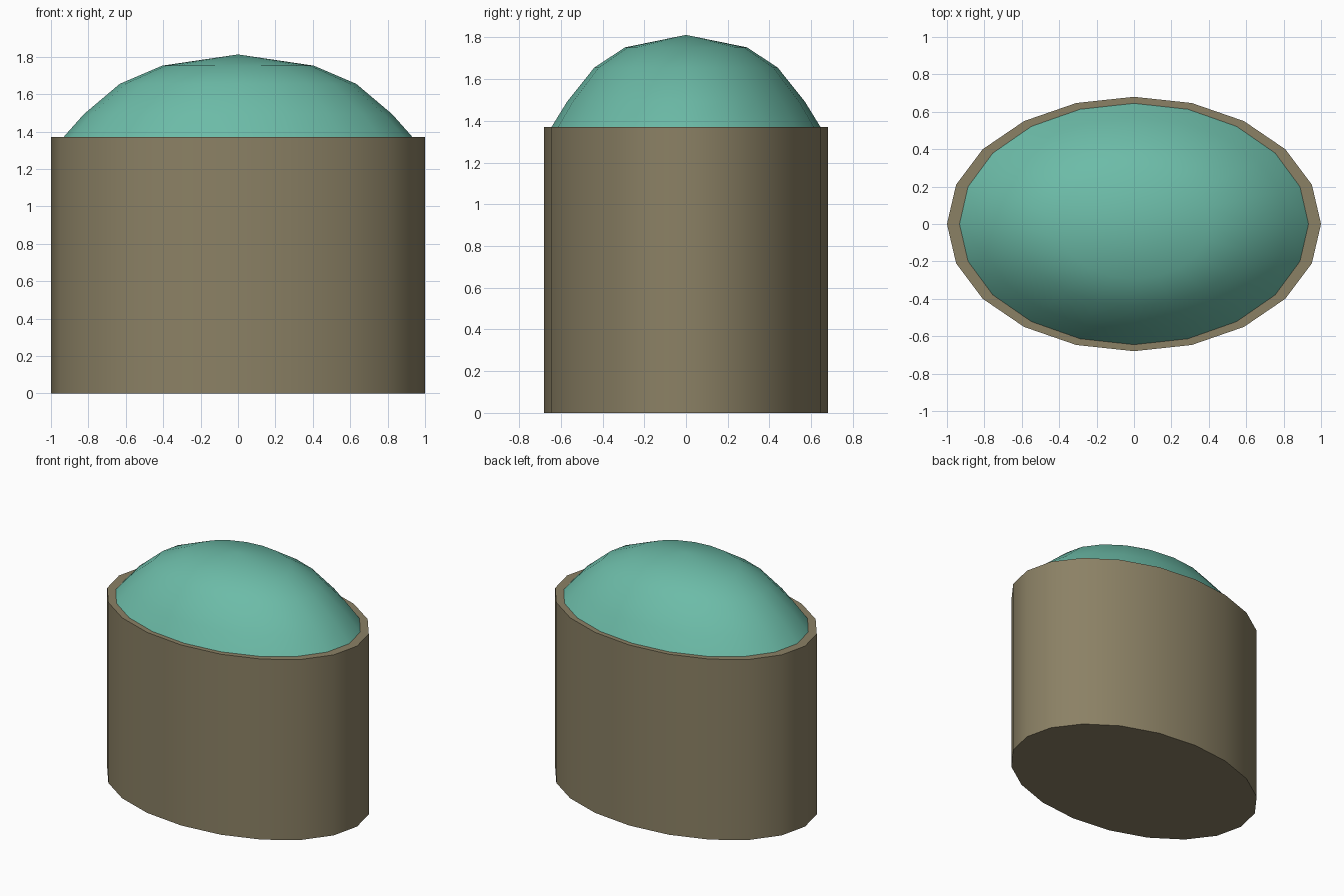
import bpy, bmesh
from math import cos, sin, tau, radians

if "Cube" in bpy.data.objects:
    bpy.data.objects.remove(bpy.data.objects["Cube"])

SIDES = 20


def build(name, rings, color, cap_bottom, cap_top, apex=None):
    """Stack elliptical rings (rx, ry, z), optionally closed by caps or an apex."""
    bm = bmesh.new()
    loops = [[bm.verts.new((rx * cos(tau * i / SIDES), ry * sin(tau * i / SIDES), z))
              for i in range(SIDES)] for rx, ry, z in rings]
    for a, b in zip(loops, loops[1:]):
        for i in range(SIDES):
            j = (i + 1) % SIDES
            bm.faces.new((a[i], a[j], b[j], b[i]))
    if cap_bottom:
        bm.faces.new(loops[0][::-1])
    if cap_top:
        bm.faces.new(loops[-1])
    if apex is not None:
        tip = bm.verts.new((0, 0, apex))
        top = loops[-1]
        for i in range(SIDES):
            bm.faces.new((top[i], top[(i + 1) % SIDES], tip))
    mesh = bpy.data.meshes.new(name)
    bm.to_mesh(mesh)
    bm.free()
    obj = bpy.data.objects.new(name, mesh)
    bpy.context.collection.objects.link(obj)
    mat = bpy.data.materials.new(name + "_color")
    mat.diffuse_color = color
    mat.use_nodes = True
    mat.node_tree.nodes["Principled BSDF"].inputs["Base Color"].default_value = mat.diffuse_color
    mesh.materials.append(mat)
    bpy.ops.object.select_all(action='DESELECT')
    obj.select_set(True)
    bpy.context.view_layer.objects.active = obj
    bpy.ops.object.shade_smooth_by_angle(angle=radians(30))
    return obj


# Oval drum
build("drum", [(1, 0.68, 0), (1, 0.68, 1.37)], (0.26, 0.22, 0.13, 1), True, True)

# Domed top, set in from the drum rim
build("dome", [(0.933, 0.645, 1.37), (0.825, 0.57, 1.492),
               (0.632, 0.44, 1.655), (0.405, 0.293, 1.752)],
      (0.15, 0.5, 0.39, 1), False, False, apex=1.812)
